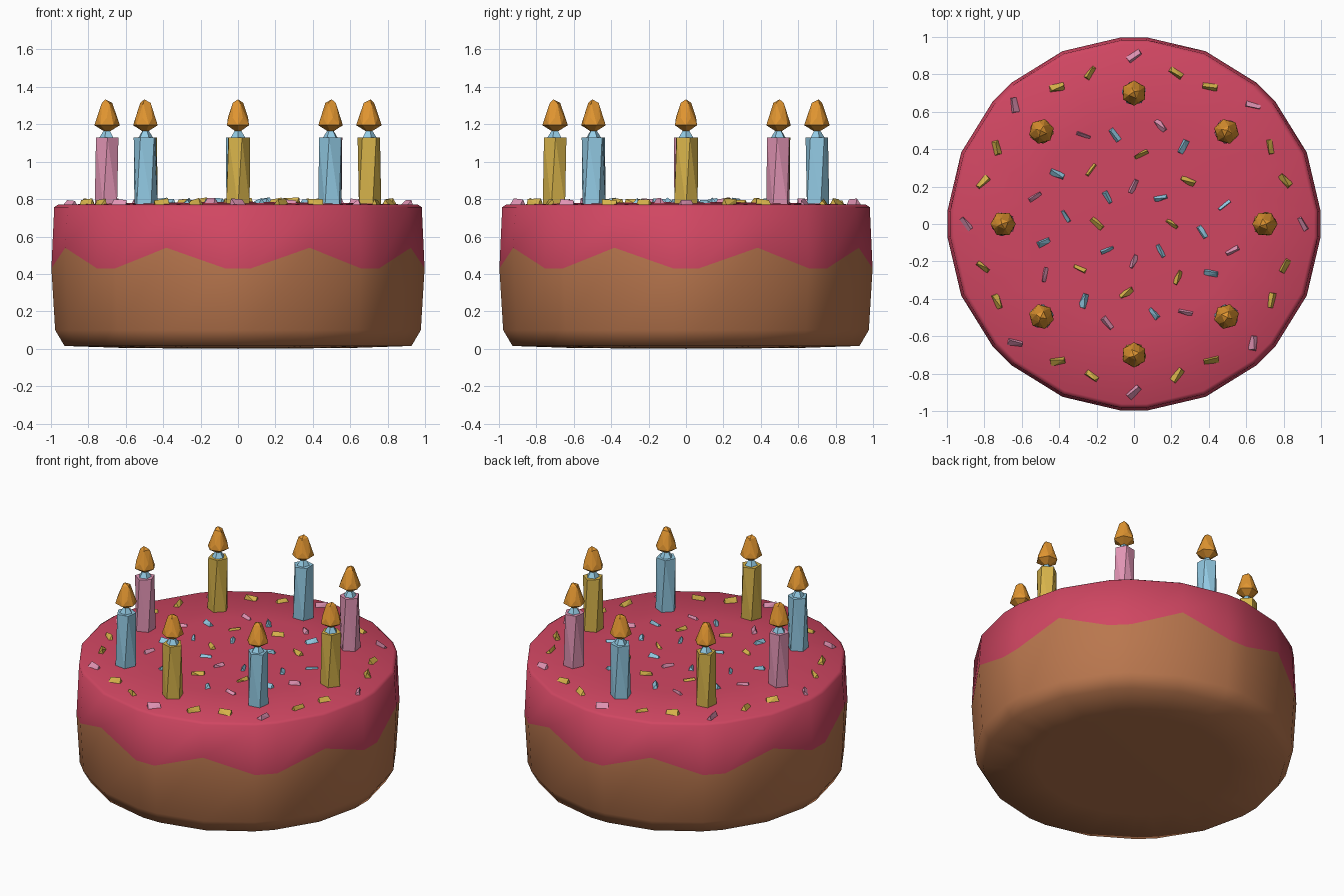
import bpy, bmesh, random
from math import sin, cos, pi, radians
from mathutils import Vector, Matrix

random.seed(4)
cube = bpy.data.objects.get("Cube")
if cube:
    bpy.data.objects.remove(cube, do_unlink=True)


def material(name, *rgb):
    col = [(c / 255) ** 2.2 for c in rgb] + [1]
    m = bpy.data.materials.new(name)
    m.use_nodes = True
    m.diffuse_color = col
    m.node_tree.nodes["Principled BSDF"].inputs["Base Color"].default_value = col
    return m


SPONGE = material("sponge_brown", 184, 118, 79)
ICING = material("icing_red", 207, 72, 98)
YELLOW = material("yellow", 214, 178, 76)
BLUE = material("blue", 146, 202, 228)
PINK = material("pink", 226, 148, 180)
FLAME = material("flame_orange", 224, 148, 52)


def finish(bm, name, mats, smooth=False):
    bmesh.ops.recalc_face_normals(bm, faces=bm.faces)
    for f in bm.faces:
        f.smooth = smooth
    me = bpy.data.meshes.new(name)
    bm.to_mesh(me)
    bm.free()
    for m in mats:
        me.materials.append(m)
    ob = bpy.data.objects.new(name, me)
    bpy.context.collection.objects.link(ob)
    return ob


def ring(r, z, n, turn=0):
    return [Vector((r * cos(turn + 2 * pi * i / n), r * sin(turn + 2 * pi * i / n), z))
            for i in range(n)]


def hull(bm, points, matrix=Matrix()):
    vs = [bm.verts.new(matrix @ p) for p in points]
    res = bmesh.ops.convex_hull(bm, input=vs)
    spare = [v for v in res["geom_interior"] if isinstance(v, bmesh.types.BMVert)]
    bmesh.ops.delete(bm, geom=spare, context="VERTS")


# Cake: stacked rings, with a scalloped icing edge
def build_cake():
    corners = []
    for k in range(8):
        corners += [(k * 45 - 4, True), (k * 45 + 4, True), (k * 45 + 22.5, False)]
    levels = [(0.6, 0.004), (0.93, 0.015), (0.98, 0.1), (1, None),
              (0.985, 0.757), (0.965, 0.77), (0.55, 0.78)]
    bm = bmesh.new()
    rows = []
    for r, z in levels:
        row = []
        for a, drip in corners:
            h = z if z is not None else (0.43 if drip else 0.54)
            row.append(bm.verts.new((r * cos(radians(a)), r * sin(radians(a)), h)))
        rows.append(row)
    n = len(corners)
    for level in range(len(rows) - 1):
        for i in range(n):
            j = (i + 1) % n
            f = bm.faces.new((rows[level][i], rows[level][j],
                              rows[level + 1][j], rows[level + 1][i]))
            f.material_index = 1 if level >= 3 else 0
    for row, z, mat in ((rows[0], 0, 0), (rows[-1], 0.787, 1)):
        centre = bm.verts.new((0, 0, z))
        for i in range(n):
            bm.faces.new((row[i], row[(i + 1) % n], centre)).material_index = mat
    finish(bm, "cake", [SPONGE, ICING], smooth=True)


build_cake()

# Candles: twisted faceted stick, wick and flame
for i, wax in enumerate((YELLOW, PINK, BLUE, YELLOW, PINK, BLUE, YELLOW, BLUE)):
    a = i * pi / 4
    place = Matrix.Translation((0.7 * cos(a), 0.7 * sin(a), 0)) @ Matrix.Rotation(a, 4, "Z")
    bm = bmesh.new()
    hull(bm, ring(0.066, 0.76, 5) + ring(0.063, 1.13, 5, 0.35), place)
    finish(bm, f"candle_{i}", [wax])
    bm = bmesh.new()
    hull(bm, ring(0.042, 1.128, 5) + ring(0.012, 1.175, 5), place)
    finish(bm, f"wick_{i}", [BLUE])
    bm = bmesh.new()
    hull(bm, [Vector((0, 0, 1.153))] + ring(0.068, 1.195, 6)
         + ring(0.054, 1.235, 6, 0.5) + ring(0.03, 1.315, 4, 0.4)
         + [Vector((0.008, 0, 1.333))], place)
    finish(bm, f"flame_{i}", [FLAME])

# Sprinkles: crooked wedges lying in rings
pools = {m: bmesh.new() for m in (YELLOW, BLUE, PINK)}


def sprinkle(mat, r, angle, heading):
    a = radians(angle)
    pts = []
    for end in (-1, 1):
        wide = random.uniform(0.013, 0.025)
        for side in (-1, 1):
            pts.append(Vector((end * 0.04, side * wide, -0.016)))
        pts.append(Vector((end * random.uniform(0.025, 0.042),
                           random.uniform(-0.015, 0.015), random.uniform(0.008, 0.024))))
    where = Matrix.Translation((r * cos(a), r * sin(a), 0.789 - 0.008 * r))
    hull(pools[mat], pts, where @ Matrix.Rotation(radians(heading), 4, "Z"))


def sprinkle_ring(r, start, mats, headings):
    for i, h in enumerate(headings):
        if h is not None:
            sprinkle(mats[i % len(mats)], r, start + 45 * i, h)


sprinkle_ring(0.2, 0, [YELLOW, BLUE, PINK, BLUE], (-40, 15, 65, -60, -45, 20, 60, -60))
sprinkle_ring(0.37, -6, [BLUE, YELLOW, YELLOW, YELLOW], (-60, -30, 30, 55, -60, -25, 25, 60))
sprinkle_ring(0.49, 12, [BLUE], (40, 65, -55, -20, 25, 70, -50, -10))
sprinkle_ring(0.545, 30, [PINK], (None, -55, -20, 30, 80, -50, -15, 30))
sprinkle_ring(0.84, 16, [YELLOW], (-45, -10, 55, 105, -40, 10, 50, 80))
sprinkle_ring(0.84, 29.5, [YELLOW], (100, -35, 10, 45, 110, -35, 10, 60))
sprinkle_ring(0.9, 0, [PINK], (-60, -15, 35, 100, -50, -10, 45, 80))
for mat, bm in pools.items():
    finish(bm, f"sprinkles_{mat.name}", [mat])
